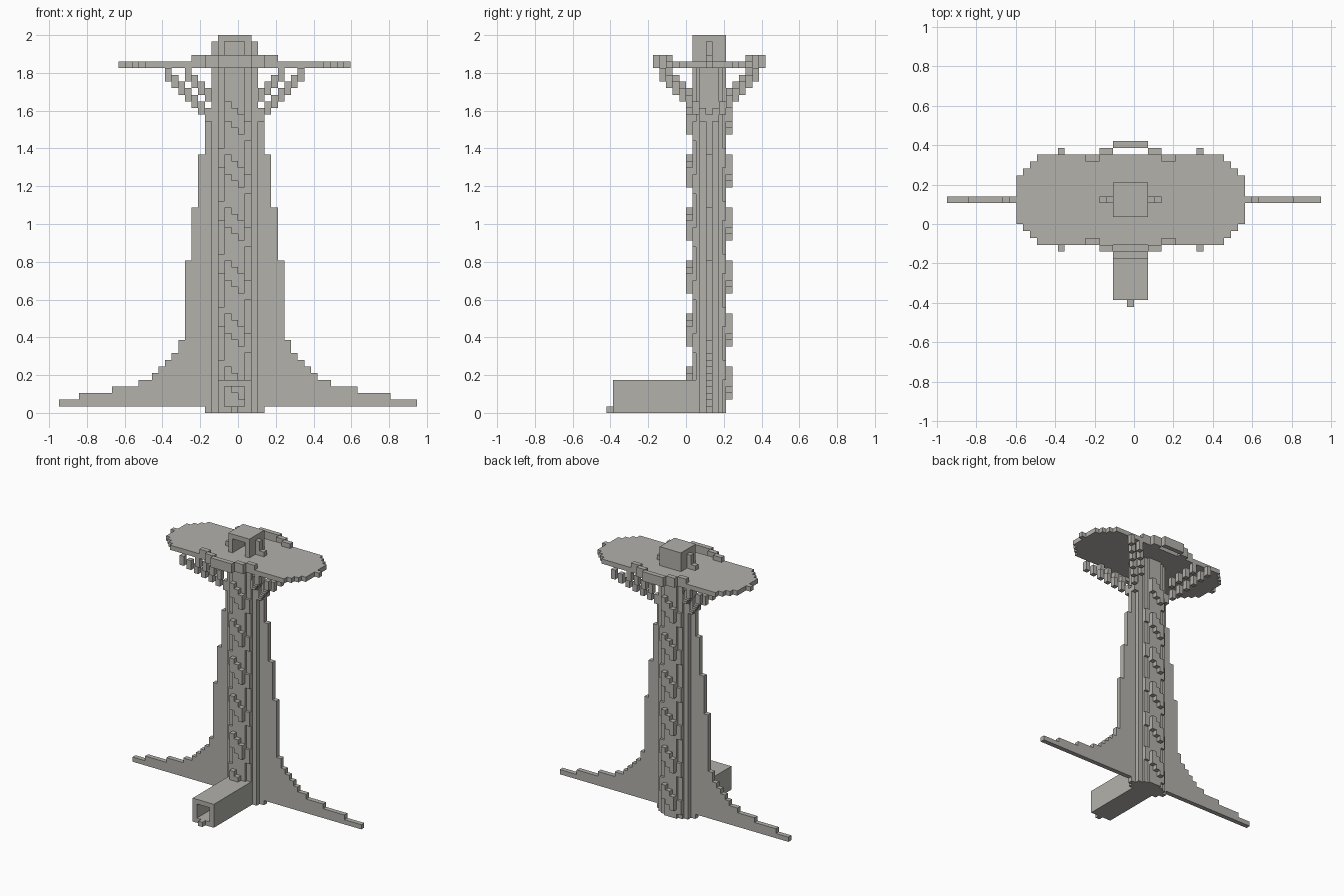
import bpy, bmesh
from mathutils import Matrix, Vector

cube = bpy.data.objects.get("Cube")
if cube:
    bpy.data.objects.remove(cube)

V = 2 / 57                       # block size
AXIS = Vector((-0.5, 3.5, 0))    # tower axis, in blocks

stone = bpy.data.materials.new("grey_stone")
stone.use_nodes = True
stone.diffuse_color = (0.45, 0.44, 0.41, 1)
stone.node_tree.nodes["Principled BSDF"].inputs["Base Color"].default_value = (0.45, 0.44, 0.41, 1)


def build(name, boxes):
    """One object from boxes (x0, x1, y0, y1, z0, z1) in blocks around the axis."""
    bm = bmesh.new()
    for x0, x1, y0, y1, z0, z1 in boxes:
        mid = Vector((x0 + x1, y0 + y1, z0 + z1)) / 2 + AXIS
        size = Matrix.Diagonal((x1 - x0, y1 - y0, z1 - z0, 1))
        bmesh.ops.create_cube(bm, size=1, matrix=Matrix.Scale(V, 4) @ Matrix.Translation(mid) @ size)
    mesh = bpy.data.meshes.new(name)
    bm.to_mesh(mesh)
    bm.free()
    mesh.materials.append(stone)
    obj = bpy.data.objects.new(name, mesh)
    bpy.context.collection.objects.link(obj)
    return obj


def centred(hx, hy, z0, z1):
    return (-hx, hx, -hy, hy, z0, z1)


def cell(x, y, z0, z1):
    return (x - .5, x + .5, y - .5, y + .5, z0, z1)


def mirror_x(boxes):
    return boxes + [(-b[1], -b[0]) + tuple(b[2:]) for b in boxes]


def mirror_y(boxes):
    return boxes + [(b[0], b[1], -b[3], -b[2], b[4], b[5]) for b in boxes]


# Trunk with stepped round section and a rib on each side
build("trunk", [centred(3.5, 1.5, 0, 52), centred(1.5, 2.5, 0, 52),
                centred(2.5, 2, 0, 52), centred(4.5, .5, 0, 45)])

# Stepped side fins: outer reach and top height of each step
steps = [(5.5, 39), (6.5, 31), (7.5, 23), (8.5, 11), (9.5, 9), (10.5, 8), (11.5, 7),
         (12.5, 6), (14.5, 5), (18.5, 4), (23.5, 3), (26.5, 2)]
fin, inner = [], 4.5
for reach, top in steps:
    fin.append((inner, reach, -.5, .5, 1, top))
    inner = reach
build("side_fins", mirror_x(fin) + [(26.5, 27.5, -.5, .5, 1, 2)])

# Double spiral stair winding round the trunk
half_ring = [(-1, -3), (0, -3), (1, -3), (2, -2), (3, -1), (3, 0), (3, 1), (2, 2)]
treads = []
for i, (x, y) in enumerate(half_ring):
    for turn in range(6):
        top = 47 - i - 8 * turn
        if top > 3:
            treads += [cell(x, y, max(top - 3, 0), top), cell(-x, -y, max(top - 3, 0), top)]
build("spiral_stairs", treads)

# Oval platform with stepped ends
build("platform", [centred(13.5, 6.5, 52, 53), centred(14.5, 5.5, 52, 53),
                   centred(15.5, 4.5, 52, 53), centred(16.5, 3.5, 52, 53),
                   centred(17.5, .5, 52, 53)])

# Raised rims on the front and back edges
rim = mirror_x([(4.5, 6.5, 5.5, 6.5, 52, 54), (2.5, 4.5, 6.5, 7.5, 52, 54)])
rim.append((-2.5, 2.5, 7.5, 8.5, 52, 54))
build("platform_rims", mirror_y(rim))

# Diagonal braces under the platform
outer = [cell(10 - i, 7 - i, 50 - i, 52 - i) for i in range(7)]
inner_arm = [cell(7 - i, 6 - i, 50 - i, 52 - i) for i in range(4)]
build("outer_braces", mirror_y(mirror_x(outer)))
build("inner_braces", mirror_y(mirror_x(inner_arm)))

# Cabin open to the front, with a small stepped handle on each side
build("cabin", mirror_x([(1.5, 2.5, -2.5, 2.5, 53, 57)])
      + [(-1.5, 1.5, -2.5, 2.5, 56, 57), (-1.5, 1.5, 1.5, 2.5, 53, 56)])
build("cabin_handles", mirror_x([cell(3, 0, 53, 56), cell(4, 0, 53, 54)]))

# Hollow entrance passage with a doorstep
y0, y1 = -14.5, -1.5
build("entrance_passage", mirror_x([(1.5, 2.5, y0, y1, 0, 5)])
      + [(-1.5, 1.5, y0, y1, 0, 1), (-1.5, 1.5, y0, y1, 4, 5)])
build("doorstep", [cell(0, -15, 0, 1)])
